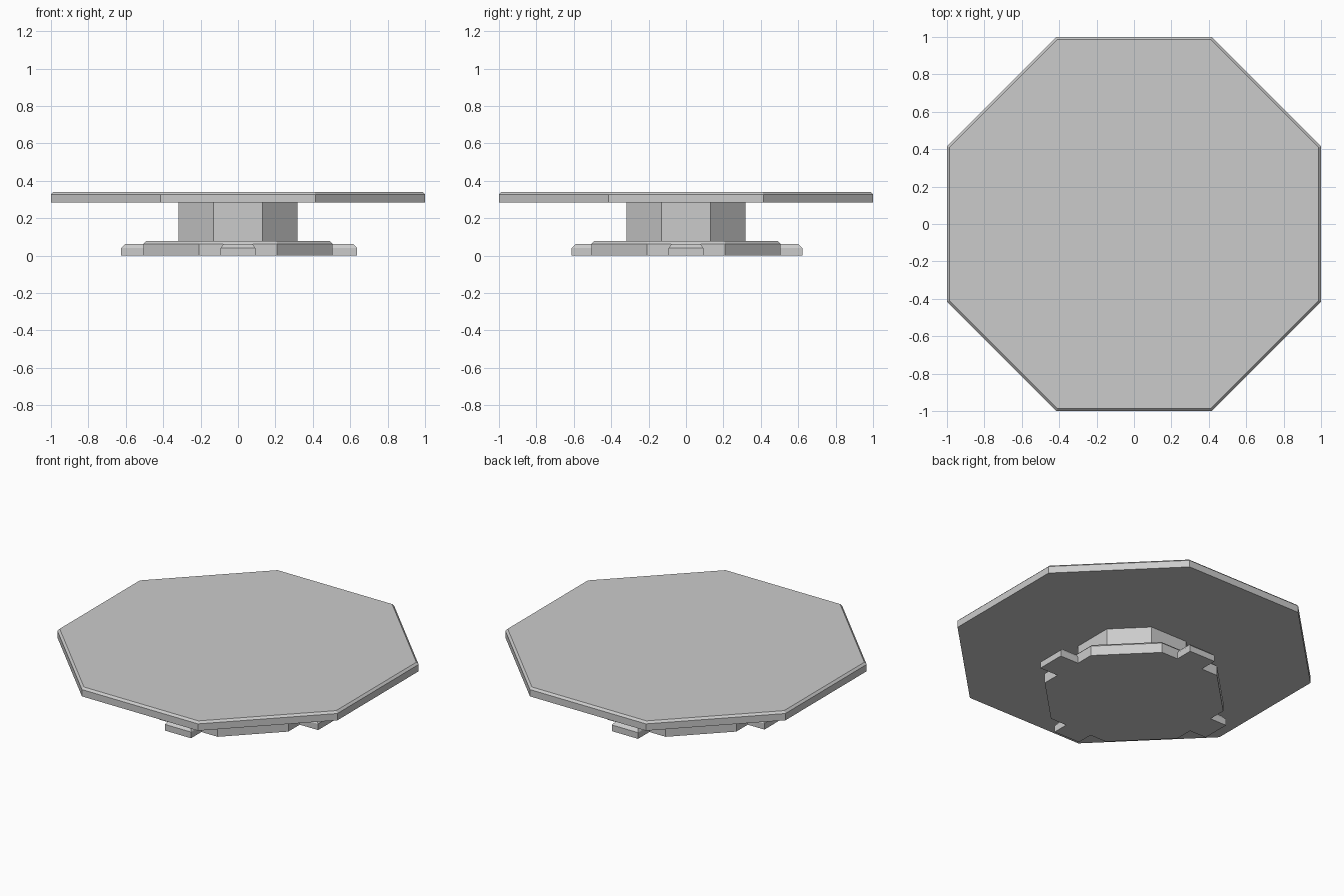
import bpy, bmesh, math
from mathutils import Matrix

cube = bpy.data.objects.get("Cube")
if cube:
    bpy.data.objects.remove(cube, do_unlink=True)

grey = bpy.data.materials.new("plain_grey")
grey.use_nodes = True
colour = (0.6, 0.6, 0.6, 1)
grey.diffuse_color = colour
for node in grey.node_tree.nodes:
    if node.type == "BSDF_PRINCIPLED":
        node.inputs["Base Color"].default_value = colour


def solid_from_rings(name, rings, spin=0):
    """Join equal-sized rings of points, bottom to top, into a capped solid."""
    bm = bmesh.new()
    loops = [[bm.verts.new(p) for p in ring] for ring in rings]
    count = len(loops[0])
    for low, high in zip(loops, loops[1:]):
        for i in range(count):
            j = (i + 1) % count
            bm.faces.new((low[i], low[j], high[j], high[i]))
    bm.faces.new(loops[0][::-1])
    bm.faces.new(loops[-1])
    bmesh.ops.rotate(bm, verts=bm.verts, matrix=Matrix.Rotation(spin, 3, "Z"))
    bmesh.ops.recalc_face_normals(bm, faces=bm.faces)
    mesh = bpy.data.meshes.new(name)
    bm.to_mesh(mesh)
    bm.free()
    mesh.materials.append(grey)
    obj = bpy.data.objects.new(name, mesh)
    bpy.context.collection.objects.link(obj)
    return obj


def octagon(apothem, z):
    radius = apothem / math.cos(math.pi / 8)
    angles = [math.pi / 8 + i * math.pi / 4 for i in range(8)]
    return [(radius * math.cos(a), radius * math.sin(a), z) for a in angles]


def rectangle(inner, outer, half_width, z):
    return [(inner, -half_width, z), (outer, -half_width, z),
            (outer, half_width, z), (inner, half_width, z)]


# Octagonal top, column and base, each as (apothem, height) profiles
profiles = {
    "table_top": [(1.0, 0.283), (1.0, 0.327), (0.987, 0.34)],
    "column": [(0.318, 0.078), (0.318, 0.283)],
    "base": [(0.506, 0), (0.506, 0.063), (0.491, 0.079)],
}
for name, profile in profiles.items():
    solid_from_rings(name, [octagon(a, z) for a, z in profile])

# Four chamfered feet pointing outward along the axes
for i, (side, reach) in enumerate([("left", 0.637), ("back", 0.622),
                                   ("right", 0.625), ("front", 0.612)]):
    solid_from_rings(side + "_foot", [
        rectangle(0.45, reach, 0.093, 0),
        rectangle(0.45, reach, 0.093, 0.04),
        rectangle(0.45, reach - 0.022, 0.078, 0.062),
    ], i * math.pi / 2)
